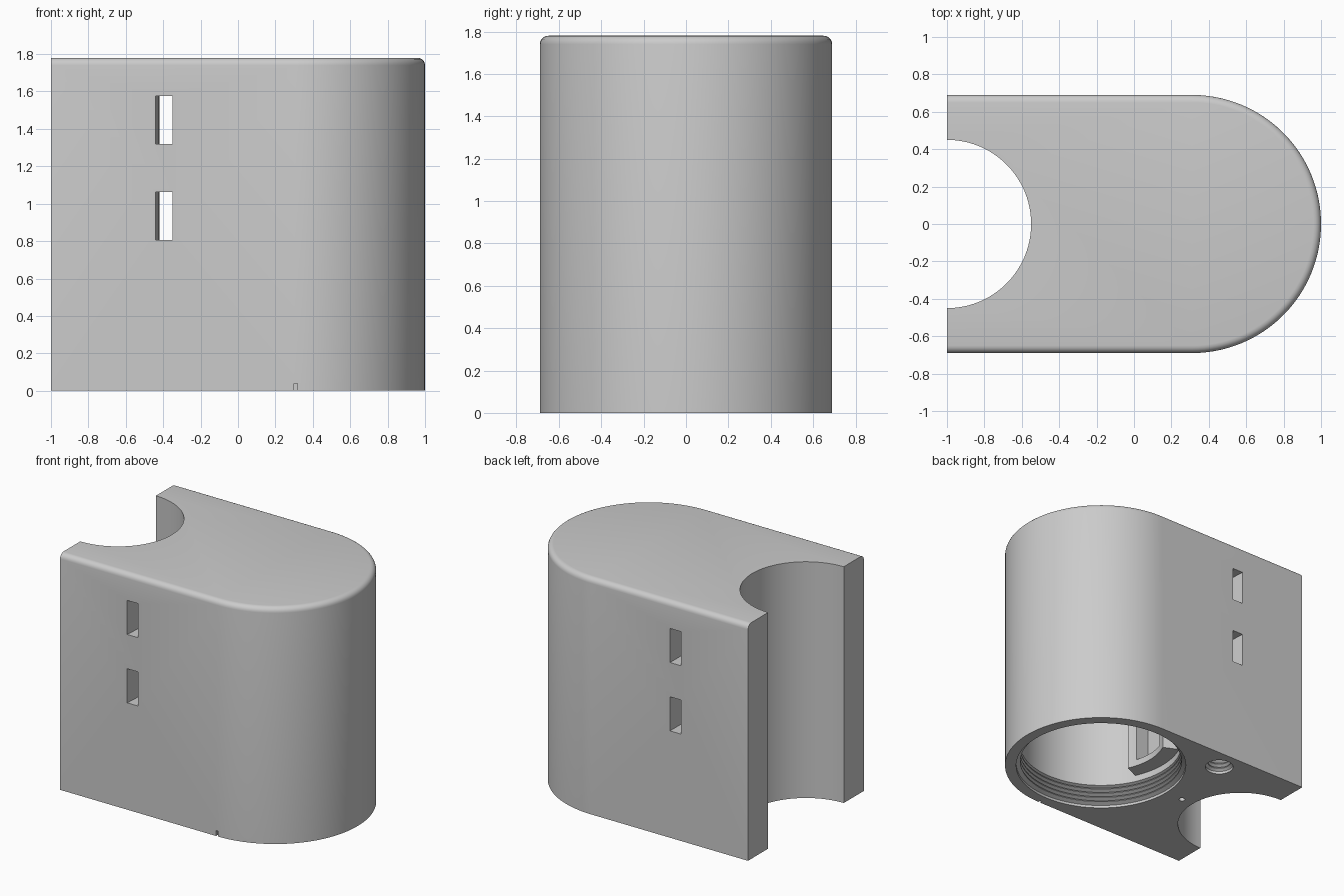
import bpy, bmesh
from math import sin, cos, pi, radians

cube = bpy.data.objects.get("Cube")
if cube:
    bpy.data.objects.remove(cube, do_unlink=True)

HEIGHT, HALF, ARC_X = 1.78, 0.69, 0.31
grey = bpy.data.materials.new("plain_grey")
grey.use_nodes = True
colour = (0.6, 0.6, 0.6, 1)
grey.diffuse_color = colour
grey.node_tree.nodes["Principled BSDF"].inputs["Base Color"].default_value = colour


def arc(cx, cy, r, a0, a1, n):
    steps = [radians(a0 + (a1 - a0) * i / n) for i in range(n + 1)]
    return [(cx + r * cos(a), cy + r * sin(a)) for a in steps]


def finish(name, bm):
    bmesh.ops.recalc_face_normals(bm, faces=bm.faces)
    mesh = bpy.data.meshes.new(name)
    bm.to_mesh(mesh)
    bm.free()
    mesh.materials.append(grey)
    obj = bpy.data.objects.new(name, mesh)
    bpy.context.collection.objects.link(obj)
    return obj


def prism_mesh(points, z0, z1):
    bm = bmesh.new()
    face = bm.faces.new([bm.verts.new((x, y, z0)) for x, y in points])
    out = bmesh.ops.extrude_face_region(bm, geom=[face])
    new = [v for v in out["geom"] if isinstance(v, bmesh.types.BMVert)]
    bmesh.ops.translate(bm, verts=new, vec=(0, 0, z1 - z0))
    return bm


def prism(name, points, z0, z1):
    return finish(name, prism_mesh(points, z0, z1))


def box(name, x0, x1, y0, y1, z0, z1):
    return prism(name, [(x0, y0), (x1, y0), (x1, y1), (x0, y1)], z0, z1)


def lathe(name, profile, cx, cy, n):
    # Profile of (radius, z), closed with a flat cap at each end
    bm = bmesh.new()
    rings = [[bm.verts.new((x, y, z)) for x, y in arc(cx, cy, r, 0, 360, n)[:-1]]
             for r, z in profile]
    for low, high in zip(rings, rings[1:]):
        for i in range(n):
            j = (i + 1) % n
            bm.faces.new((low[i], low[j], high[j], high[i]))
    bm.faces.new(rings[0])
    bm.faces.new(rings[-1])
    return finish(name, bm)


def threaded(r_in, r_out, pitch, turns, top):
    # Ridged entry followed by a plain bore
    profile = [(r_out, -0.05)]
    for i in range(turns):
        z = 0.02 + i * pitch
        profile += [(r_out, z), (r_in, z + pitch * 0.4),
                    (r_in, z + pitch * 0.6), (r_out, z + pitch * 0.95)]
    return profile + [(r_in, 0.03 + turns * pitch), (r_in, top)]


def cut(target, cutter):
    cutter.hide_render = True
    mod = target.modifiers.new("cut", "BOOLEAN")
    mod.operation, mod.solver, mod.object = "DIFFERENCE", "EXACT", cutter
    bpy.context.view_layer.objects.active = target
    bpy.ops.object.modifier_apply(modifier=mod.name)
    bpy.data.objects.remove(cutter, do_unlink=True)


# Body: rounded at one end, round recess at the other, rounded top rim
outline = [(-1, -HALF)] + arc(ARC_X, 0, HALF, -90, 90, 64) + [(-1, HALF)]
outline += arc(-1, 0, 0.45, 90, -90, 48)
bm = prism_mesh(outline, 0, HEIGHT)
rim = []
for e in bm.edges:
    a, b = (v.co for v in e.verts)
    mid = (a + b) / 2
    at_top = min(a.z, b.z) > HEIGHT - 0.01
    if at_top and (abs(mid.y) > HALF - 0.01 or mid.x > ARC_X):
        rim.append(e)
bmesh.ops.bevel(bm, geom=rim, offset=0.04, offset_type="OFFSET",
                segments=5, profile=0.5, affect="EDGES")
body = finish("body", bm)

# Large threaded chamber and small threaded socket in the underside
cut(body, lathe("chamber_cutter", threaded(0.58, 0.61, 0.035, 4, 1.66), ARC_X, 0, 96))
cut(body, lathe("socket_cutter", threaded(0.08, 0.1, 0.035, 4, 0.5), -0.355, 0.53, 32))
cut(body, lathe("pin_hole_cutter", [(0.022, -0.05), (0.022, 0.15)], -0.45, 0, 16))

# Two strap tunnels with a gently bowed inner wall
bow = [(-0.42 - 0.02 * (y / HALF) ** 2, y) for y in [0.8 - 0.1 * i for i in range(17)]]
tunnel = [(-0.35, -0.8), (-0.35, 0.8)] + bow
for z in (0.805, 1.32):
    cut(body, prism("tunnel_cutter", tunnel, z, z + 0.257))

# Small alignment mark on the lower front edge
cut(body, box("mark_cutter", 0.3, 0.318, -0.8, -HALF + 0.02, -0.05, 0.04))

# Guide bracket on the chamber wall with a vertical channel
sector = arc(ARC_X, 0, 0.59, 155, 205, 16) + arc(ARC_X, 0, 0.46, 205, 155, 16)
bracket = prism("guide_bracket", sector, 0.22, 1.0)
cut(bracket, box("channel_cutter", -0.24, 0, -0.13, 0.13, 0.27, 1.1))

# Smooth curved surfaces, keeping hard edges
bpy.ops.object.select_all(action="DESELECT")
for obj in (body, bracket):
    obj.select_set(True)
bpy.context.view_layer.objects.active = body
bpy.ops.object.shade_smooth_by_angle(angle=radians(30))
